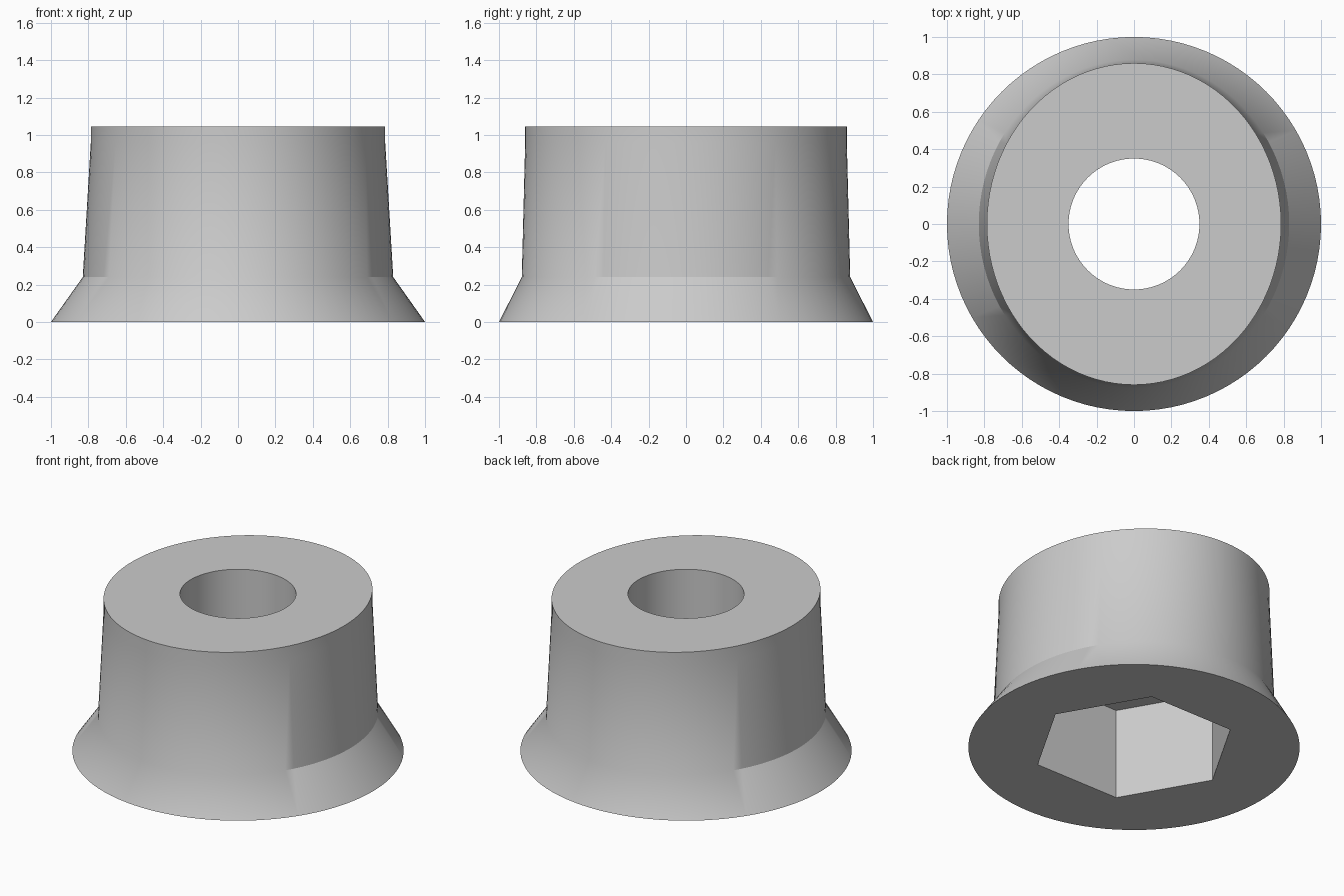
import bpy, bmesh
from math import cos, sin, pi, radians

cube = bpy.data.objects.get("Cube")
if cube:
    bpy.data.objects.remove(cube)

SEG = 96  # divisible by six so the hex corners land on vertices


def ellipse(rx, ry, z):
    return [(rx * cos(2 * pi * i / SEG), ry * sin(2 * pi * i / SEG), z) for i in range(SEG)]


def hexagon(r, z):
    """Hexagon with corners on the x axis, sampled evenly along its sides."""
    side = SEG // 6
    pts = []
    for i in range(SEG):
        k, t = i // side, (i % side) / side
        a, b = k * pi / 3, (k + 1) * pi / 3
        pts.append((r * (cos(a) * (1 - t) + cos(b) * t),
                    r * (sin(a) * (1 - t) + sin(b) * t), z))
    return pts


HEIGHT, POCKET, BORE, HEX = 1.045, 0.607, 0.35, 0.618

# Closed loft: flared skirt, oval wall, top, round bore, hex pocket, underside
sections = [
    ellipse(1, 1, 0),
    ellipse(0.83, 0.878, 0.24),
    ellipse(0.787, 0.86, 0.96),
    ellipse(0.787, 0.86, HEIGHT),
    ellipse(BORE, BORE, HEIGHT),
    ellipse(BORE, BORE, POCKET),
    hexagon(HEX, POCKET),
    hexagon(HEX, 0),
]

bm = bmesh.new()
rings = [[bm.verts.new(p) for p in s] for s in sections]
for a, b in zip(rings, rings[1:] + rings[:1]):
    for i in range(SEG):
        j = (i + 1) % SEG
        bm.faces.new((a[i], a[j], b[j], b[i]))
bmesh.ops.recalc_face_normals(bm, faces=bm.faces[:])
mesh = bpy.data.meshes.new("flared_knob")
bm.to_mesh(mesh)
bm.free()

knob = bpy.data.objects.new("flared_knob", mesh)
bpy.context.collection.objects.link(knob)

# Plain grey
grey = bpy.data.materials.new("light_grey")
grey.use_nodes = True
colour = (0.6, 0.6, 0.6, 1)
grey.diffuse_color = colour
grey.node_tree.nodes["Principled BSDF"].inputs["Base Color"].default_value = colour
mesh.materials.append(grey)

bpy.ops.object.select_all(action='DESELECT')
knob.select_set(True)
bpy.context.view_layer.objects.active = knob
bpy.ops.object.shade_smooth_by_angle(angle=radians(30))
